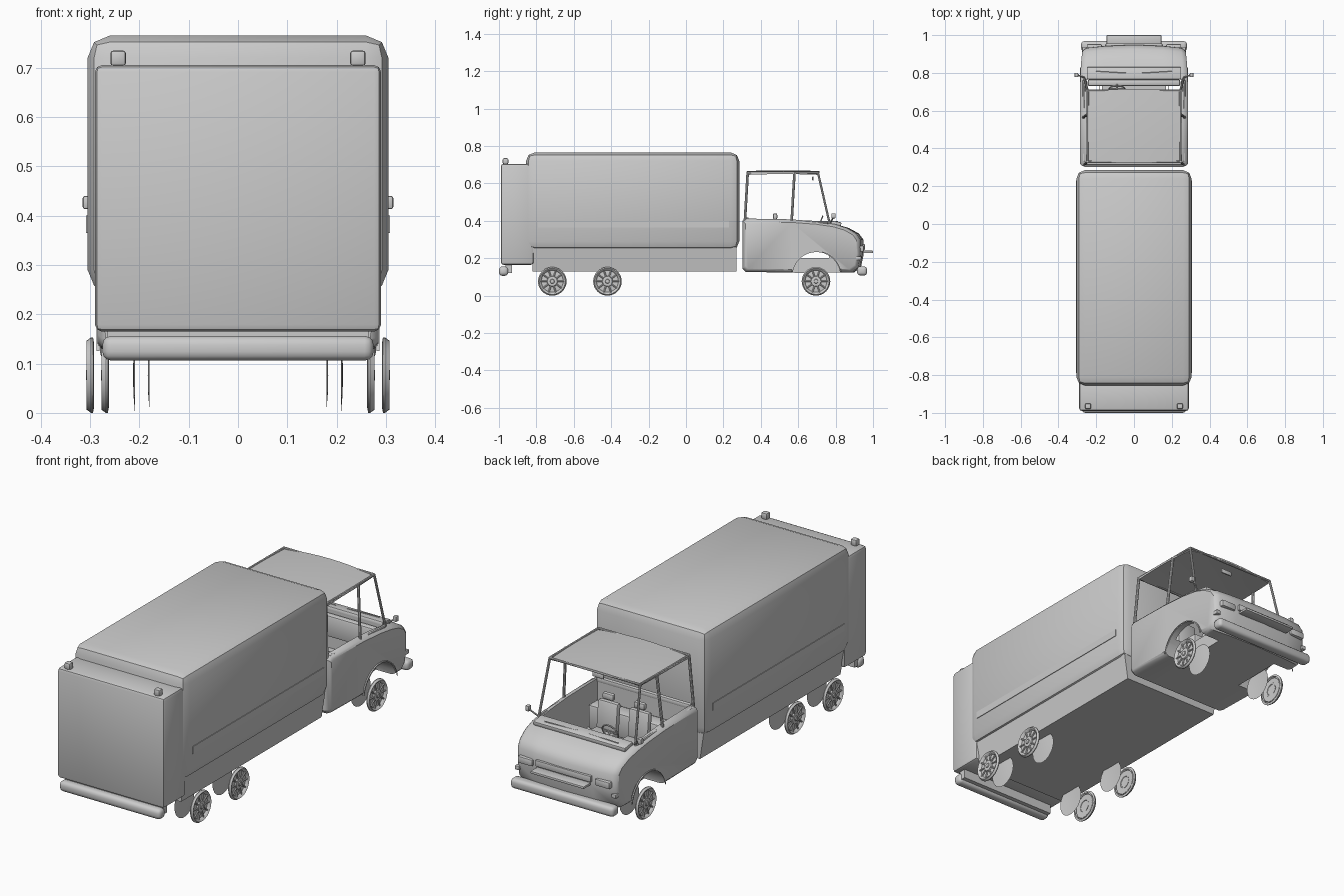
import bpy, bmesh, math
from mathutils import Vector

if "Cube" in bpy.data.objects:
    bpy.data.objects.remove(bpy.data.objects["Cube"])


def finish(name, bm, smooth=True):
    bmesh.ops.recalc_face_normals(bm, faces=bm.faces)
    me = bpy.data.meshes.new(name)
    bm.to_mesh(me)
    bm.free()
    ob = bpy.data.objects.new(name, me)
    bpy.context.collection.objects.link(ob)
    bpy.ops.object.select_all(action='DESELECT')
    ob.select_set(True)
    bpy.context.view_layer.objects.active = ob
    if smooth:
        bpy.ops.object.shade_smooth_by_angle(angle=math.radians(35))
    return ob


def box(name, lo, hi, bevel=0.0, seg=2, rot_x=0.0):
    bm = bmesh.new()
    bmesh.ops.create_cube(bm, size=1)
    for v in bm.verts:
        v.co = Vector([(h - l) * c for l, h, c in zip(lo, hi, v.co)])
    if bevel:
        bmesh.ops.bevel(bm, geom=bm.edges[:], offset=bevel, segments=seg,
                        profile=0.5, affect='EDGES')
    ob = finish(name, bm)
    ob.location = [(l + h) / 2 for l, h in zip(lo, hi)]
    ob.rotation_euler.x = rot_x
    return ob


def rod(name, a, b, r, sides=8):
    a, b = Vector(a), Vector(b)
    bm = bmesh.new()
    bmesh.ops.create_cone(bm, cap_ends=True, segments=sides, radius1=r, radius2=r,
                          depth=(b - a).length)
    ob = finish(name, bm)
    ob.location = (a + b) / 2
    ob.rotation_euler = (b - a).to_track_quat('Z', 'Y').to_euler()
    return ob


def lathe(name, prof, loc, side, sides=32):
    """Revolve (radius, x) points about the x axis."""
    bm = bmesh.new()
    vs = [bm.verts.new((x * side, r, 0)) for r, x in prof]
    es = [bm.edges.new(p) for p in zip(vs, vs[1:])]
    bmesh.ops.spin(bm, geom=vs + es, cent=(0, 0, 0), axis=(1, 0, 0),
                   angle=2 * math.pi, steps=sides)
    bmesh.ops.remove_doubles(bm, verts=bm.verts, dist=1e-5)
    ob = finish(name, bm)
    ob.location = loc
    return ob


def cut(target, cutter):
    cutter.hide_render = True
    m = target.modifiers.new("cut", 'BOOLEAN')
    m.object, m.operation, m.solver = cutter, 'DIFFERENCE', 'EXACT'
    bpy.context.view_layer.objects.active = target
    bpy.ops.object.modifier_apply(modifier=m.name)
    bpy.data.objects.remove(cutter)


# Cargo body, rear compartment and chassis skirt
box("cargo_box", (-.305, -.855, .245), (.305, .285, .765), .045, 2)
box("rear_compartment", (-.29, -.99, .165), (.29, -.815, .705), .014, 2)
skirt = box("chassis_skirt", (-.285, -.82, .13), (.285, .27, .26))
for v in skirt.data.vertices:
    if v.co.z < 0:
        v.co.x *= .93
box("rear_bracket", (-.265, -.965, .12), (.265, -.93, .17))
for s in (-1, 1):
    box("side_rail", (s * .306 - .002, -.79, .365), (s * .306 + .002, .23, .40))
    box("rear_beacon", (s * .243 - .016, -.98, .703), (s * .243 + .016, -.95, .735), .007)
box("rear_bumper", (-.275, -1.0, .106), (.275, -.95, .156), .018, 3)

# Cab lower body: side profile swept across the width, rounded in plan and at its edges
prof = [(.302, .145), (.318, .127), (.60, .122), (.90, .125), (.935, .15), (.95, .22),
        (.948, .30), (.925, .332), (.87, .362), (.80, .382), (.70, .397), (.56, .408),
        (.32, .412), (.302, .40)]
stations = [(-.285, 1), (-.277, .45), (-.258, 0), (-.16, 0), (0, 0),
            (.16, 0), (.258, 0), (.277, .45), (.285, 1)]
bm = bmesh.new()
rings = []
for x, inset in stations:
    ring = []
    for y, z in prof:
        k = max(0, (y - .75) / .2)
        yy = .62 + (y - .62) * (1 - .05 * inset) - .02 * k * (x / .285) ** 2
        yy = max(yy, .302)
        zz = .27 + (z - .27) * (1 - .12 * inset)
        xx = x * (1 - .04 * k * k)
        ring.append(bm.verts.new((xx, yy, zz)))
    rings.append(ring)
n = len(prof)
for a, b in zip(rings, rings[1:]):
    for i in range(n):
        bm.faces.new((a[i], a[(i + 1) % n], b[(i + 1) % n], b[i]))
bm.faces.new(rings[0])
bm.faces.new(rings[-1])
cab = finish("cab_body", bm)
cut(cab, box("tub_cutter", (-.25, .33, .20), (.25, .765, .6)))
for s in (-1, 1):
    cut(cab, rod("arch_cutter", (s * .17, .697, .105), (s * .4, .697, .105), .132, 32))
    lathe("arch_lip", [(.134, .281), (.134, .287), (.128, .287)], (0, .697, .105), s, 40)
    # drop the half of the lip ring that hangs below the sill
    lip = bpy.context.object
    bm = bmesh.new()
    bm.from_mesh(lip.data)
    bmesh.ops.delete(bm, geom=[v for v in bm.verts if v.co.z < .02], context='VERTS')
    bm.to_mesh(lip.data)
    bm.free()
cab.select_set(True)
bpy.context.view_layer.objects.active = cab
bpy.ops.object.shade_smooth_by_angle(angle=math.radians(35))

# Roof: thin crowned panel
bm = bmesh.new()
bmesh.ops.create_grid(bm, x_segments=8, y_segments=6, size=1)
for v in bm.verts:
    u, w = v.co.x, v.co.y
    v.co = (u * (.252 - .01 * max(0, w) ** 2), .52 + w * .195 - .012 * w * u * u,
            .67 - .012 * u * u - .004 * w * w)
bmesh.ops.solidify(bm, geom=bm.faces[:], thickness=.008)
finish("cab_roof", bm)

# Window pillars, headers and sills
for s in (-1, 1):
    rod("front_pillar", (s * .262, .768, .385), (s * .245, .705, .66), .006)
    rod("middle_pillar", (s * .268, .565, .40), (s * .247, .58, .66), .007)
    rod("rear_pillar", (s * .262, .315, .40), (s * .247, .33, .66), .007)
    rod("roof_rail", (s * .247, .33, .657), (s * .245, .705, .657), .006)
    rod("door_sill", (s * .264, .33, .402), (s * .264, .76, .39), .008)
rod("rear_header", (-.247, .328, .658), (.247, .328, .658), .006)
rod("front_header", (-.245, .707, .657), (.245, .707, .657), .006)
box("windscreen_cowl", (-.25, .765, .375), (.25, .83, .397), .006, 2, -.15)
box("rear_sill", (-.255, .312, .395), (.255, .335, .418), .006)

# Seats, steering wheel and interior mirror
for s in (-1, 1):
    box("seat_cushion", (s * .085 - .06, .48, .20), (s * .085 + .06, .62, .27), .012)
    box("seat_back", (s * .085 - .055, .465, .25), (s * .085 + .055, .495, .40), .01, 2, .1)
    box("headrest", (s * .085 - .03, .465, .408), (s * .085 + .03, .488, .44), .008)
box("rear_bench", (-.24, .34, .20), (.24, .42, .32), .012)
box("dashboard", (-.245, .73, .27), (.245, .765, .375), .01)
bpy.ops.mesh.primitive_torus_add(major_radius=.042, minor_radius=.004, major_segments=24,
                                 minor_segments=6, location=(-.09, .715, .385),
                                 rotation=(math.radians(68), 0, 0))
bpy.context.object.name = "steering_wheel"
rod("steering_column", (-.09, .715, .385), (-.09, .76, .36), .005)
rod("steering_spoke", (-.13, .715, .385), (-.05, .715, .385), .004)
box("interior_mirror", (-.03, .675, .615), (.03, .683, .637), .003)

# Front bumper, grille, lamps and door mirrors
box("front_bumper", (-.28, .915, .108), (.28, .968, .156), .016, 3)
box("grille_ledge", (-.145, .945, .228), (.145, 1.0, .240), .003)
box("grille", (-.15, .94, .245), (.15, .956, .275), .003)
for s in (-1, 1):
    box("headlamp", (s * .21 - .04, .915, .235), (s * .21 + .04, .952, .268), .006)
    box("corner_lamp", (s * .262 - .012, .90, .19), (s * .262 + .012, .938, .21), .004)
    rod("mirror_arm", (s * .262, .775, .395), (s * .303, .79, .424), .004)
    box("door_mirror", (s * .305 - .01, .777, .413), (s * .305 + .01, .80, .44), .005)
    rod("wiper", (s * .03, .80, .395), (s * .2, .81, .397), .003, 6)

# Wheels: dished spoked rim outside, plain plate inside
for y, off in ((-.715, .03), (-.42, .03), (.695, 0)):
    for s in (-1, 1):
        c = (s * off, y, .0765)
        lathe("wheel_rim", [(.066, .262), (.0765, .264), (.0765, .268), (.070, .277),
                            (.062, .272), (.058, .264)], c, s)
        lathe("wheel_disc", [(.060, .264), (.03, .266), (0, .267)], c, s)
        lathe("wheel_hub", [(.030, .264), (.026, .273), (.012, .274), (.010, .278),
                            (0, .278)], c, s, 20)
        for i in range(10):
            a = i * math.tau / 10
            d = Vector((0, math.cos(a), math.sin(a)))
            p = Vector(c) + Vector((s * .269, 0, 0))
            rod("wheel_spoke", p + d * .025, p + d * .062, .004, 6)
        lathe("inner_plate", [(.0765, .179), (.04, .182), (0, .183)], c, s)
